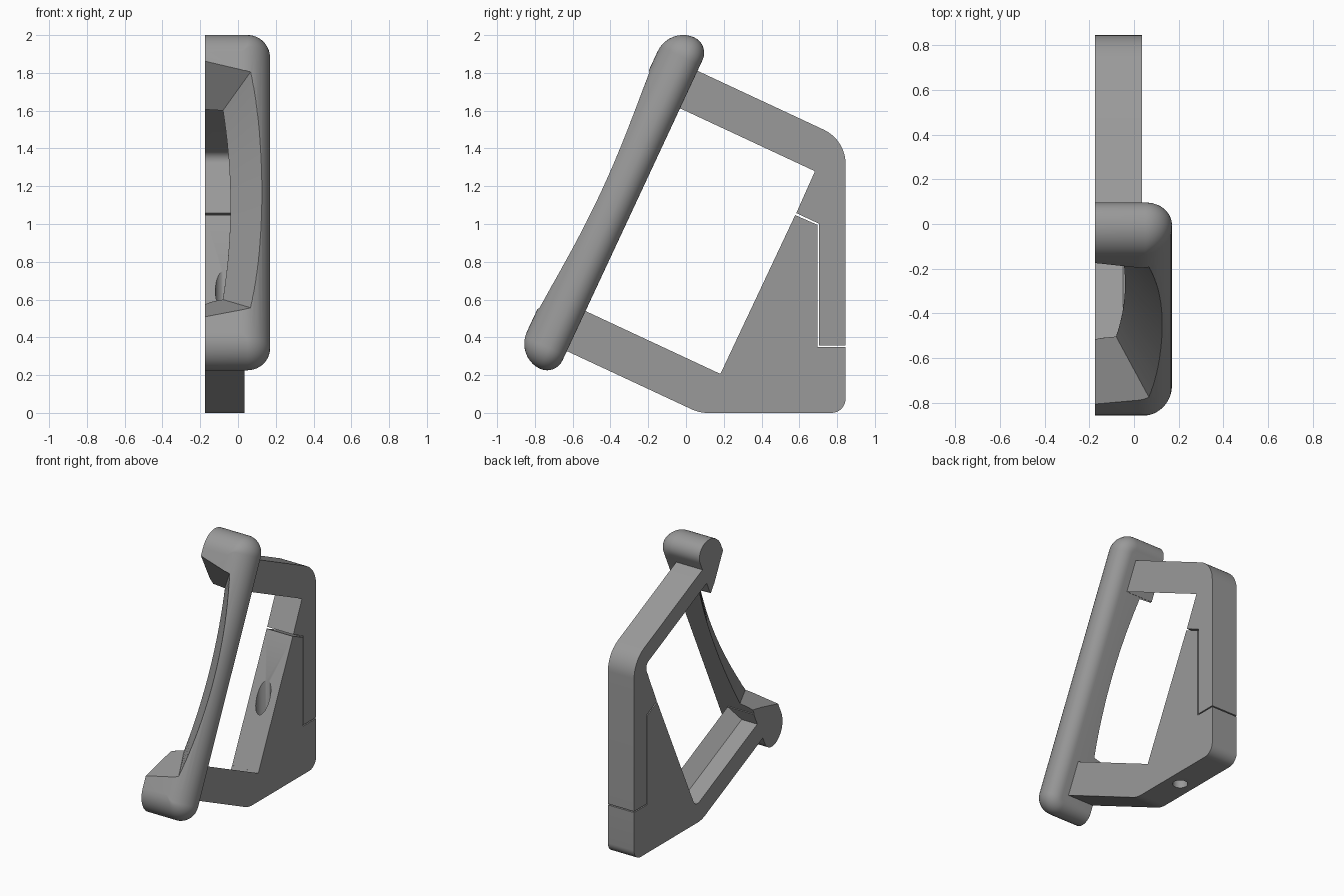
import bpy, bmesh, math
from mathutils import Vector

if "Cube" in bpy.data.objects:
    bpy.data.objects.remove(bpy.data.objects["Cube"])

TILT = math.radians(25)
S, C = math.sin(TILT), math.cos(TILT)
CUT_X = -0.175            # flat side plane
ARM_X = 0.035             # outer side of the bracket

grey = bpy.data.materials.new("plain grey")
grey.diffuse_color = (0.32, 0.32, 0.32, 1)
grey.use_nodes = True
grey.node_tree.nodes["Principled BSDF"].inputs["Base Color"].default_value = grey.diffuse_color


def tilted(x, u, v):
    """u runs up the sloping frame, v runs backwards through it."""
    return Vector((x, u * S + v * C, u * C - v * S))


def loft(name, rings):
    """Closed solid through rings with equal point counts."""
    bm = bmesh.new()
    vs = [[bm.verts.new(p) for p in r] for r in rings]
    n = len(rings[0])
    for a, b in zip(vs, vs[1:]):
        for i in range(n):
            j = (i + 1) % n
            bm.faces.new((a[i], a[j], b[j], b[i]))
    caps = [bm.faces.new(vs[0]), bm.faces.new(vs[-1])]
    bmesh.ops.recalc_face_normals(bm, faces=bm.faces)
    bmesh.ops.triangulate(bm, faces=caps)
    me = bpy.data.meshes.new(name)
    bm.to_mesh(me)
    bm.free()
    ob = bpy.data.objects.new(name, me)
    bpy.context.collection.objects.link(ob)
    me.materials.append(grey)
    return ob


def activate(ob):
    bpy.ops.object.select_all(action='DESELECT')
    ob.select_set(True)
    bpy.context.view_layer.objects.active = ob


def cut(ob, cutter):
    activate(ob)
    m = ob.modifiers.new("cut", 'BOOLEAN')
    m.operation, m.solver, m.object = 'DIFFERENCE', 'EXACT', cutter
    bpy.ops.object.modifier_apply(modifier=m.name)


def rounded(points, n=10):
    """2D outline; entries (a, b, radius) get a fillet when radius > 0."""
    out = []
    for i, (a, b, r) in enumerate(points):
        p = Vector((a, b))
        if r <= 0:
            out.append(p)
            continue
        d0 = (Vector(points[i - 1][:2]) - p).normalized()
        d1 = (Vector(points[(i + 1) % len(points)][:2]) - p).normalized()
        half = d0.angle(d1) / 2
        c = p + (d0 + d1).normalized() * (r / math.sin(half))
        s, e = p + d0 * (r / math.tan(half)) - c, p + d1 * (r / math.tan(half)) - c
        w = s.angle(e)
        for k in range(n + 1):
            t = k / n
            out.append(c + (s * math.sin((1 - t) * w) + e * math.sin(t * w)) / math.sin(w))
    return out


# Sloping frame: half of a pillow-edged rounded plate
def frame_ring(inset, v):
    r = max(0.12 - inset, 0.004)
    lo, hi, x = -0.115 + inset, 1.82 - inset, 0.17 - inset
    pts = rounded([(CUT_X, hi, 0), (x, hi, r), (x, lo, r), (CUT_X, lo, 0)])
    return [tilted(p.x, p.y, v) for p in pts]


N = 10
rings = []
for k in range(N, 0, -1):
    a = k / N * math.pi / 2
    rings.append(frame_ring(0.15 * (1 - math.cos(a)), -0.80 - 0.145 * math.sin(a)))
for k in range(N + 1):
    a = k / N * math.pi / 2
    rings.append(frame_ring(0.09 * (1 - math.cos(a)), -0.80 + 0.09 * math.sin(a)))
frame = loft("sloping_frame", rings)

# Tapering window with bowed side, narrower at the back
front = [(-0.3, 0.086, -0.945)]
back = [(-0.3, 0.255, -0.71)]
for k in range(25):
    s = k / 12 - 1
    bow = 1 - s * s
    front.append((0.065 + 0.055 * bow, 0.866 + 0.687 * s, -0.935 + 0.04 * bow))
    back.append((-0.08 + 0.04 * bow, 0.883 + 0.552 * s, -0.71))
front.append((-0.3, 1.646, -0.945))
back.append((-0.3, 1.46, -0.71))


def window_ring(t):
    return [tilted(*Vector(f).lerp(Vector(b), t)) for f, b in zip(front, back)]


window = loft("window_cutter", [window_ring(-0.4), window_ring(1.2)])
cut(frame, window)


# Bracket pieces: side outlines extruded across x
def bracket(name, outline):
    pts = rounded(outline)
    return loft(name, [[(x, p.x, p.y) for p in pts] for x in (CUT_X, ARM_X)])


def yz(u, v):
    p = tilted(0, u, v)
    return (p.y, p.z, 0)


U0, U1, U2, U3 = 0.03, 0.265, 1.447, 1.667     # edges of the two arms
V0, V1 = -0.72, 0.078                          # arm start, inner back face
top_z = (U3 - 0.845 * S) / C                   # upper arm meets the back
foot_y = U0 / S                                # lower arm meets the floor

upper = bracket("upper_bracket", [
    yz(U3, V0), (0.845, top_z, 0.2), (0.845, 0.358, 0), (0.703, 0.358, 0),
    (0.703, 1.002, 0), (0.584, 1.058, 0), yz(U2, V1), yz(U2, V0)])
lower = bracket("lower_bracket", [
    yz(U0, V0), (foot_y, 0, 0.2), (0.845, 0, 0.075), (0.845, 0.35, 0),
    (0.695, 0.35, 0), (0.695, 0.996, 0), (0.578, 1.047, 0), yz(U1, V1), yz(U1, V0)])


# Recess along the inside of both arms, sloping out to the outer edge
def recess_ring(x, d, r):
    lo, hi = U1 - d, U2 + d
    pts = rounded([(lo, -0.705, 0), (lo, V1 - 0.001, r), (hi, V1 - 0.001, r), (hi, -0.705, 0)])
    return [tilted(x, p.x, p.y) for p in pts]


recess = loft("recess_cutter", [recess_ring(-0.3, 0.095, 0.05),
                                recess_ring(-0.05, 0.095, 0.05),
                                recess_ring(ARM_X + 0.001, 0.0, 0.004)])
cut(upper, recess)
cut(lower, recess)

# Upright bolt hole through the lower piece
circle = [(0.05 * math.cos(k * math.pi / 16), 0.05 * math.sin(k * math.pi / 16)) for k in range(32)]
hole = loft("hole_cutter", [[(-0.07 + a, 0.39 + b, z) for a, b in circle] for z in (-0.1, 1.0)])
cut(lower, hole)

for helper in (window, recess, hole):
    bpy.data.objects.remove(helper)
for ob in (frame, upper, lower):
    activate(ob)
    bpy.ops.object.shade_smooth_by_angle(angle=math.radians(30))
